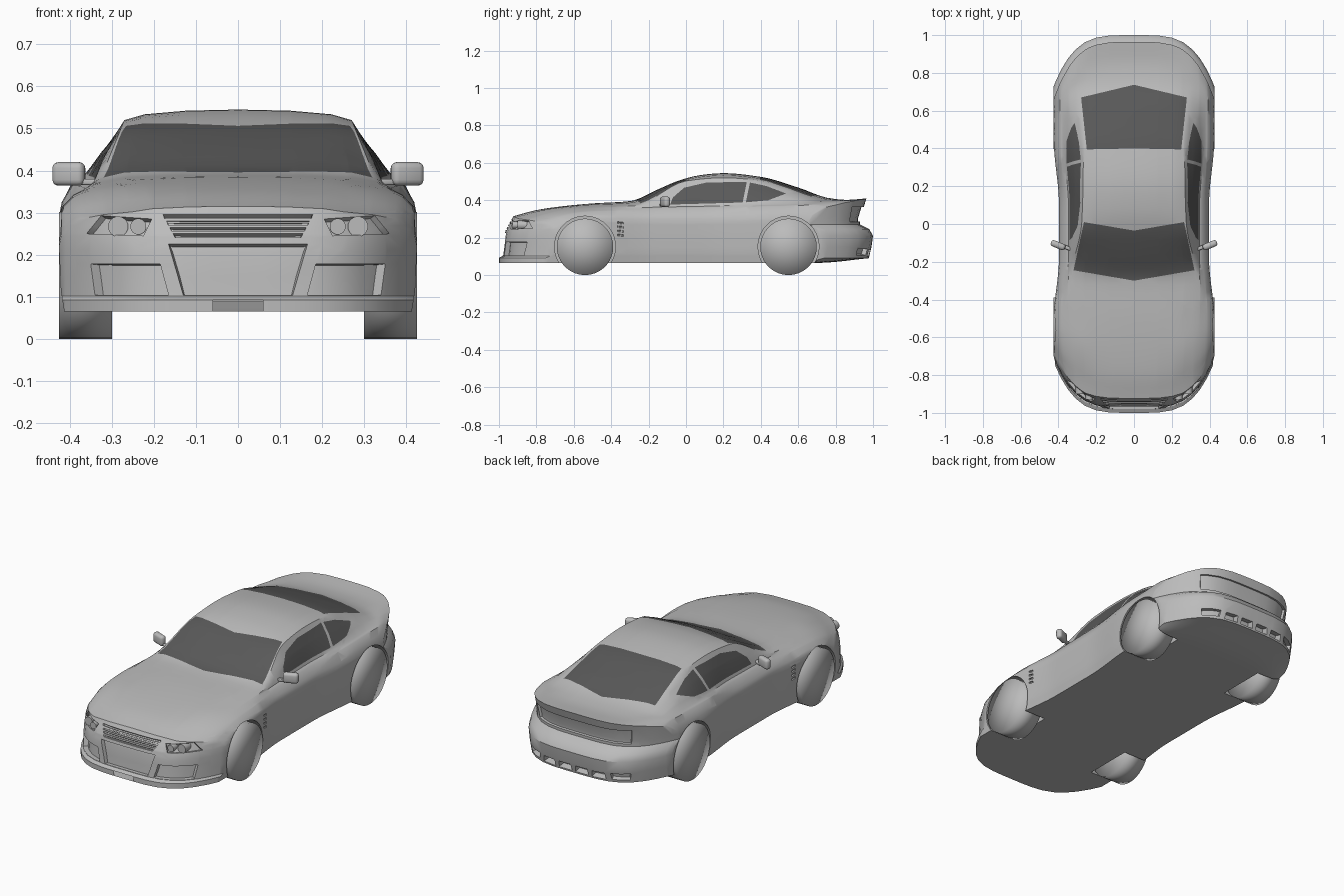
import bpy
import bmesh
from math import pi, radians
from mathutils import Vector

if "Cube" in bpy.data.objects:
    bpy.data.objects.remove(bpy.data.objects["Cube"], do_unlink=True)


def make_material(name, value):
    mat = bpy.data.materials.new(name)
    mat.use_nodes = True
    colour = (value, value, value, 1)
    mat.diffuse_color = colour
    mat.node_tree.nodes["Principled BSDF"].inputs["Base Color"].default_value = colour
    return mat


paint = make_material("grey paint", 0.5)
glass = make_material("dark glass", 0.1)


def curve(keys, t):
    """Smooth interpolation through (position, value) keys without overshoot."""
    if t <= keys[0][0]:
        return keys[0][1]
    if t >= keys[-1][0]:
        return keys[-1][1]
    slopes = [(b[1] - a[1]) / (b[0] - a[0]) for a, b in zip(keys, keys[1:])]
    tangents = [slopes[0]]
    for s, r in zip(slopes, slopes[1:]):
        tangents.append(2 * s * r / (s + r) if s * r > 0 else 0)
    tangents.append(slopes[-1])
    i = max(k for k in range(len(slopes)) if keys[k][0] <= t)
    h = keys[i + 1][0] - keys[i][0]
    u = (t - keys[i][0]) / h
    bend = u * (1 - u) * h
    ease = u * u * (3 - 2 * u)
    return (keys[i][1] * (1 - ease) + keys[i + 1][1] * ease
            + bend * ((1 - u) * tangents[i] - u * tangents[i + 1]))


# Body shape along its length
WIDTH = [(-1, .425), (-.5, .425), (-.18, .397), (.1, .397), (.45, .425), (1, .425)]
SHOULDER = [(-1, .25), (-.7, .3), (-.4, .315), (0, .31), (.5, .325), (1, .32)]
BELT = [(-1, .285), (-.8, .32), (-.55, .345), (-.2, .362), (.1, .368), (.5, .378), (.8, .383), (1, .37)]
RAIL_X = [(-1, .25), (-.6, .28), (-.32, .332), (-.25, .328), (0, .277), (.2, .27),
          (.4, .268), (.67, .295), (.8, .3), (1, .29)]
RAIL_Z = [(-1, .302), (-.6, .365), (-.32, .373), (-.25, .38), (0, .503), (.2, .52),
          (.4, .505), (.53, .465), (.67, .42), (.8, .397), (1, .397)]
CENTRE = [(-1, .315), (-.8, .352), (-.5, .383), (-.3, .395), (-.15, .458), (-.03, .508),
          (.08, .535), (.2, .545), (.4, .525), (.6, .468), (.77, .412), (.88, .402), (1, .41)]
FLOOR = [(-1, .065), (.7, .065), (1, .09)]
# How far each end steps back at a given height
NOSE = [(.06, 0), (.092, 0), (.102, .02), (.22, .03), (.32, .08)]
TAIL = [(.06, .03), (.1, .02), (.21, 0), (.245, .02), (.27, .07), (.36, .06), (.42, .03)]


def section(y):
    w, floor = curve(WIDTH, y), curve(FLOOR, y)
    rx, rz, top = curve(RAIL_X, y), curve(RAIL_Z, y), curve(CENTRE, y)
    bx, bz, sz = w - .05, curve(BELT, y), curve(SHOULDER, y)
    half = [(0, floor), (w - .012, floor), (w - .004, floor + .05), (w, .21), (w, sz - .03),
            (w - .006, sz), (bx + .018, bz - .009), (bx, bz),
            ((bx + rx) / 2 + .005, (bz + rz) / 2 + .002), (rx, rz),
            (rx * .82, rz + (top - rz) * .55), (rx * .45, rz + (top - rz) * .9), (0, top)]
    return half + [(-x, z) for x, z in reversed(half[1:-1])]


def bend_ends(co):
    """Round the nose and tail in plan and lean them in side view."""
    x, y, z = co
    t = max(0, (abs(y) - .55) / .45)
    back = .27 * (abs(x) / .425) ** 4 * t
    back += curve(NOSE if y < 0 else TAIL, z) * t * t
    return Vector((x, y - back if y > 0 else y + back, z))


def cut(bm, faces, point, normal):
    geom = set(faces)
    for f in faces:
        geom.update(f.edges)
        geom.update(f.verts)
    bmesh.ops.bisect_plane(bm, geom=list(geom), dist=1e-5, plane_co=point, plane_no=normal)


def carve(bm, outline, out, depth=0, mat=0):
    """Cut a convex outline into faces turned towards 'out', then colour or sink it."""
    out = Vector(out)
    a, b = [k for k in range(3) if abs(out[k]) < .5]
    low = [min(p[k] for p in outline) for k in (0, 1)]
    high = [max(p[k] for p in outline) for k in (0, 1)]
    middle = [sum(p[k] for p in outline) / len(outline) for k in (0, 1)]

    def near():
        bm.normal_update()
        found = []
        for f in bm.faces:
            if f.normal.dot(out) > .25:
                us, vs = [v.co[a] for v in f.verts], [v.co[b] for v in f.verts]
                if (max(us) > low[0] and min(us) < high[0]
                        and max(vs) > low[1] and min(vs) < high[1]):
                    found.append(f)
        return found

    planes = []
    for p, q in zip(outline, outline[1:] + outline[:1]):
        point, normal, inner = Vector(), Vector(), Vector()
        point[a], point[b] = p
        normal[a], normal[b] = q[1] - p[1], p[0] - q[0]
        inner[a], inner[b] = middle
        if normal.dot(inner - point) > 0:
            normal.negate()
        planes.append((point, normal.normalized()))
        cut(bm, near(), *planes[-1])
    inside = [f for f in near()
              if all((f.calc_center_median() - p).dot(n) < 0 for p, n in planes)]
    for f in inside:
        f.material_index = mat
    if depth and inside:
        bmesh.ops.inset_region(bm, faces=inside, thickness=.002, depth=-depth,
                               use_even_offset=False)


def both_sides(bm, outline, out, depth=0, mat=0):
    """Carve an outline given as (x, other) on the left and the right."""
    for s in (1, -1):
        carve(bm, [(s * x, v) for x, v in outline], out, depth, mat)


def finish(obj, name, angle=35):
    obj.name = name
    if not obj.data.materials:
        obj.data.materials.append(paint)
    bpy.ops.object.select_all(action='DESELECT')
    obj.select_set(True)
    bpy.context.view_layer.objects.active = obj
    bpy.ops.object.shade_smooth_by_angle(angle=radians(angle))
    return obj


# Lofted body shell
bm = bmesh.new()
STATIONS = 50
rings = []
for k in range(STATIONS + 1):
    y = -1 + 2 * k / STATIONS
    rings.append([bm.verts.new((x, y, z)) for x, z in section(y)])
count = len(rings[0])
for r, s in zip(rings, rings[1:]):
    for i in range(count):
        j = (i + 1) % count
        bm.faces.new((r[i], r[j], s[j], s[i]))
bm.faces.new(rings[0])
bm.faces.new(rings[-1])
bmesh.ops.recalc_face_normals(bm, faces=bm.faces)
for x in (.06, .13, .2, .26, .31, .35, .385, .41):
    for s in (1, -1):
        cut(bm, bm.faces[:], (s * x, 0, 0), (1, 0, 0))
for z in (.092, .102, .15, .21, .245, .27, .3):
    cut(bm, bm.faces[:], (0, 0, z), (0, 0, 1))
for v in bm.verts:
    v.co = bend_ends(v.co)

# Windscreen, rear window and side windows
UP, FRONT, BACK = (0, 0, 1), (0, -1, 0), (0, 1, 0)
both_sides(bm, [(0, -.3), (.32, -.245), (.265, .01), (0, -.035)], UP, mat=1)
both_sides(bm, [(0, .4), (.25, .395), (.28, .67), (0, .737)], UP, mat=1)
for s in (1, -1):
    side = (s, 0, 0)
    carve(bm, [(-.085, .377), (-.07, .415), (-.01, .467), (.11, .495), (.325, .498), (.303, .388)],
          side, mat=1)
    carve(bm, [(.32, .389), (.342, .495), (.43, .476), (.535, .436), (.44, .4)], side, mat=1)
    # Fender vents
    for k in range(4):
        z = .21 + k * .022
        carve(bm, [(-.365, z), (-.335, z - .004), (-.335, z + .006), (-.365, z + .01)], side, .006)

# Grille slots, intakes and headlight pockets
for k in range(4):
    z, w = .241 + k * .015, .15 + k * .008
    carve(bm, [(-w, z), (w, z), (w + .004, z + .009), (-w - .004, z + .009)], FRONT, .01)
carve(bm, [(-.165, .225), (-.13, .104), (.13, .104), (.165, .225)], FRONT, .02)
both_sides(bm, [(.185, .178), (.165, .104), (.34, .104), (.35, .178)], FRONT, .025)
both_sides(bm, [(.36, .25), (.325, .293), (.205, .285), (.225, .245)], FRONT, .015)

# Tail panel, exhaust openings and diffuser cells
carve(bm, [(-.28, .285), (.28, .285), (.29, .365), (-.29, .365)], BACK, .012)
both_sides(bm, [(.22, .105), (.3, .105), (.305, .14), (.215, .14)], BACK, .025)
for k in range(4):
    x = -.19 + k * .1
    carve(bm, [(x, .1), (x + .08, .1), (x + .075, .135), (x + .005, .135)], BACK, .035)

mesh = bpy.data.meshes.new("body")
bm.to_mesh(mesh)
bm.free()
body = bpy.data.objects.new("body", mesh)
bpy.context.collection.objects.link(body)
mesh.materials.append(paint)
mesh.materials.append(glass)

# Wheel arches and wheels
for label, y in (("front", -.54), ("rear", .548)):
    for hand, s in (("left", 1), ("right", -1)):
        bpy.ops.mesh.primitive_cylinder_add(vertices=40, radius=.163, depth=.25,
                                            location=(s * .4, y, .152), rotation=(0, pi / 2, 0))
        cutter = bpy.context.object
        cutter.hide_render = True
        bpy.context.view_layer.objects.active = body
        mod = body.modifiers.new("arch", 'BOOLEAN')
        mod.operation, mod.object, mod.solver = 'DIFFERENCE', cutter, 'EXACT'
        bpy.ops.object.modifier_apply(modifier=mod.name)
        bpy.data.objects.remove(cutter, do_unlink=True)
        bpy.ops.mesh.primitive_cylinder_add(vertices=36, radius=.151, depth=.125,
                                            end_fill_type='TRIFAN',
                                            location=(s * .3625, y, .151), rotation=(0, pi / 2, 0))
        finish(bpy.context.object, label + "_wheel_" + hand, 180)
finish(body, "body")

for hand, s in (("left", 1), ("right", -1)):
    # Twin headlamps
    for label, x, radius in (("outer", .285, .024), ("inner", .237, .019)):
        y = bend_ends((x, -1, .267)).y + .022
        bpy.ops.mesh.primitive_cylinder_add(vertices=24, radius=radius, depth=.05,
                                            location=(s * x, y, .267), rotation=(pi / 2, 0, 0))
        finish(bpy.context.object, label + "_headlamp_" + hand)
    # Door mirror with stalk
    for label, place, size, bevel in (("door_mirror_", (.402, -.112, .392), (.08, .034, .056), .014),
                                      ("mirror_stalk_", (.355, -.125, .373), (.05, .02, .014), .004)):
        bpy.ops.mesh.primitive_cube_add(size=1, location=(s * place[0], place[1], place[2]),
                                        rotation=(0, 0, s * radians(22)))
        part = bpy.context.object
        part.scale = size
        bpy.ops.object.transform_apply(location=False, rotation=False, scale=True)
        mod = part.modifiers.new("round", 'BEVEL')
        mod.width, mod.segments = bevel, 3
        bpy.ops.object.modifier_apply(modifier=mod.name)
        finish(part, label + hand)
